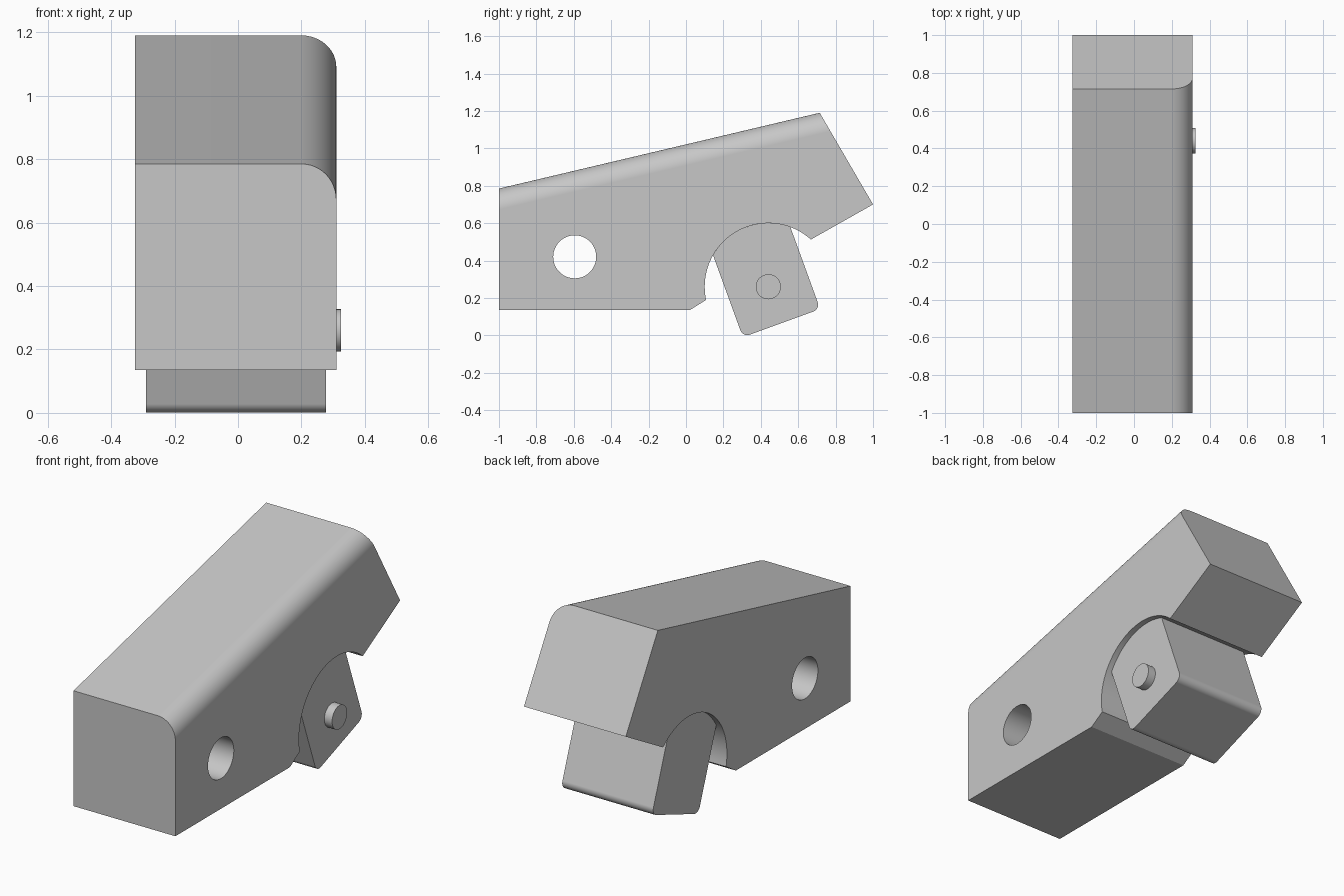
import bpy, bmesh, math
from math import sin, cos, radians, atan2
from mathutils import Matrix, Vector

cube = bpy.data.objects.get("Cube")
if cube:
    bpy.data.objects.remove(cube, do_unlink=True)

grey = bpy.data.materials.new("light_grey")
grey.use_nodes = True
grey.diffuse_color = (0.57, 0.57, 0.57, 1)
grey.node_tree.nodes["Principled BSDF"].inputs["Base Color"].default_value = (0.57, 0.57, 0.57, 1)

PIVOT = Vector((0.44, 0.26))
ARC_R = 0.34


def arc(centre, r, a0, a1, n):
    """Points (y, z) along an arc from angle a0 to a1."""
    return [(centre[0] + r * cos(a0 + (a1 - a0) * i / n),
             centre[1] + r * sin(a0 + (a1 - a0) * i / n)) for i in range(n + 1)]


def prism(name, points, x0, x1, round_edge=None, radius=0.0):
    """Extrude a (y, z) outline along x and round the edges picked by round_edge."""
    bm = bmesh.new()
    face = bm.faces.new([bm.verts.new((x0, y, z)) for y, z in points])
    new = bmesh.ops.extrude_face_region(bm, geom=[face])["geom"]
    bmesh.ops.translate(bm, vec=(x1 - x0, 0, 0),
                        verts=[g for g in new if isinstance(g, bmesh.types.BMVert)])
    bmesh.ops.recalc_face_normals(bm, faces=bm.faces)
    if round_edge:
        edges = [e for e in bm.edges if round_edge(*[v.co for v in e.verts])]
        bmesh.ops.bevel(bm, geom=edges, offset=radius, segments=12,
                        profile=0.5, affect='EDGES')
    mesh = bpy.data.meshes.new(name)
    bm.to_mesh(mesh)
    bm.free()
    mesh.materials.append(grey)
    obj = bpy.data.objects.new(name, mesh)
    bpy.context.collection.objects.link(obj)
    return obj


def activate(obj):
    bpy.ops.object.select_all(action='DESELECT')
    obj.select_set(True)
    bpy.context.view_layer.objects.active = obj


def finish(obj):
    """Smooth the curved faces and keep the flat ones flat."""
    activate(obj)
    bpy.ops.object.shade_smooth_by_angle(angle=radians(30))
    mod = obj.modifiers.new("even_normals", 'WEIGHTED_NORMAL')
    mod.keep_sharp = True


# Sloped housing with a round recess underneath
start, end = Vector((0.11, 0.19)), Vector((0.67, 0.515))
a0 = atan2(*(start - PIVOT).yx) + 2 * math.pi
a1 = atan2(*(end - PIVOT).yx)
outline = [(-1, 0.135), (0.02, 0.135)] + arc(PIVOT, ARC_R, a0, a1, 40)
outline += [(1, 0.70), (0.715, 1.19), (-1, 0.785)]
housing = prism("housing", outline, -0.325, 0.31,
                lambda a, b: min(a.x, b.x) > 0.3 and min(a.z, b.z) > 0.75
                and abs(a.y - b.y) > 1, 0.11)

# Through hole near the front
cutter = prism("hole_cutter", arc((-0.595, 0.42), 0.115, 0, 2 * math.pi, 48)[:-1], -0.5, 0.5)
cutter.hide_render = True
cut = housing.modifiers.new("hole", 'BOOLEAN')
cut.operation = 'DIFFERENCE'
cut.solver = 'EXACT'
cut.object = cutter
activate(housing)
bpy.ops.object.modifier_apply(modifier=cut.name)
bpy.data.objects.remove(cutter, do_unlink=True)
finish(housing)

# Tilted foot block whose round top fits the recess
half, low = 0.22, -0.207
top = math.acos(half / ARC_R)
local = [(-half, low), (half, low)] + arc((0, 0), ARC_R, top, math.pi - top, 20)
tilt = Matrix.Rotation(radians(20), 2)
corners = [tilt @ Vector(p) + PIVOT for p in local]
foot = prism("foot_block", corners, -0.29, 0.277,
             lambda a, b: abs(a.x - b.x) > 0.1 and a.z < 0.2, 0.04)
finish(foot)

# Pivot pin on the left side
pin = prism("pivot_pin", arc(PIVOT, 0.067, 0, 2 * math.pi, 40)[:-1], 0.25, 0.325)
finish(pin)
